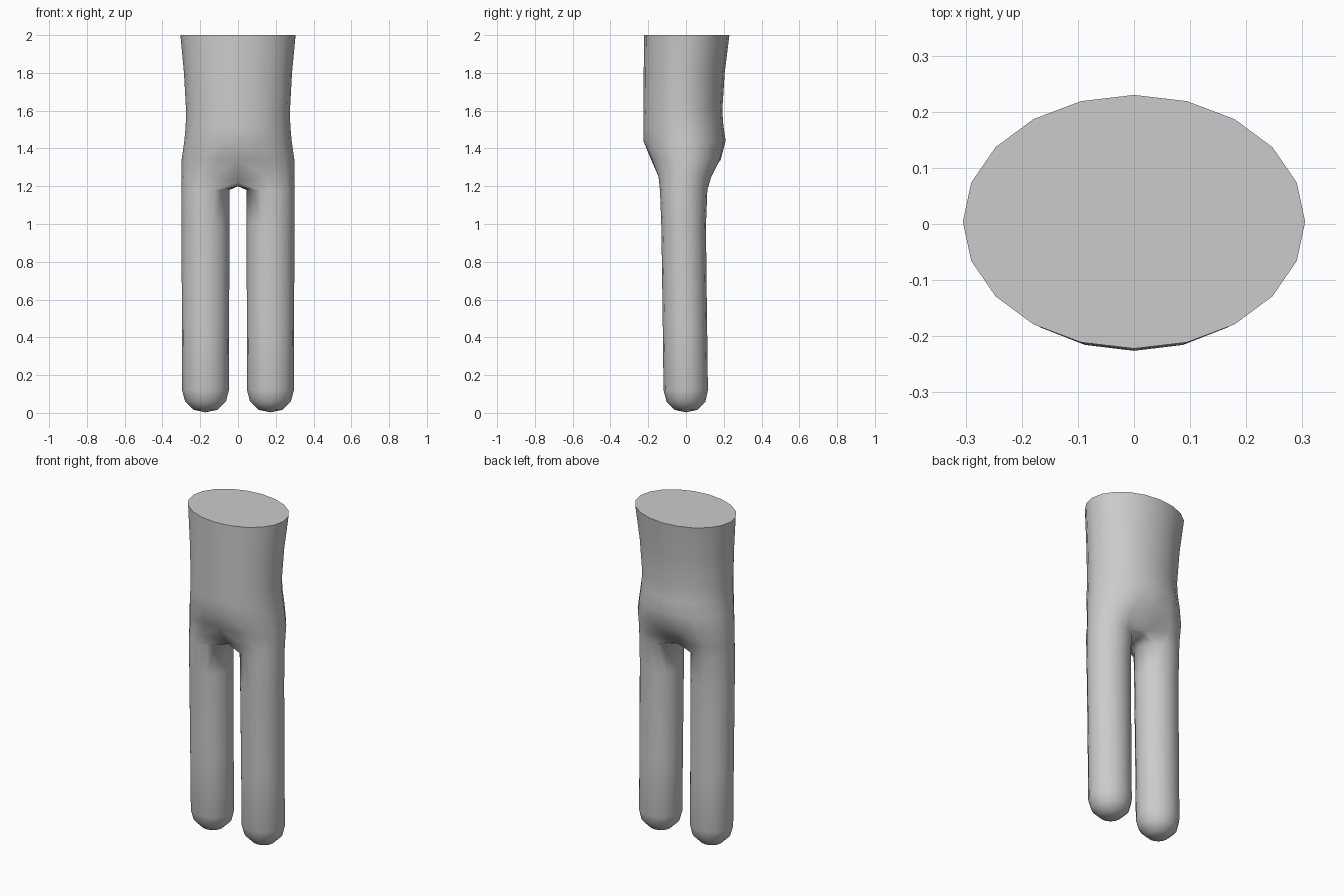
import bpy, bmesh
from math import sin, cos, pi

if "Cube" in bpy.data.objects:
    bpy.data.objects.remove(bpy.data.objects["Cube"])

OUT, N = 11, 16          # outer columns of a half body, sides of a leg
LEG_X, LEG_R = 0.172, 0.127


def leg_point(i, rx, y0, y1):
    a = -0.625 * pi + i * 2 * pi / N
    return LEG_X + rx * cos(a), (y0 + y1) / 2 + (y1 - y0) / 2 * sin(a)


def torso_point(i, rx, y0, y1):
    a = -pi / 2 + i * pi / (OUT - 1)
    return rx * cos(a), (y0 + y1) / 2 + (y1 - y0) / 2 * sin(a)


bm = bmesh.new()


def bridge(a, b, count, closed):
    for i in range(count if closed else count - 1):
        j = (i + 1) % count
        bm.faces.new((a[i], b[i], b[j], a[j]))


# torso half rings: z, half width, front y, back y
torso = [(2.0, .305, -.222, .23), (1.8, .286, -.224, .205), (1.6, .275, -.226, .192),
         (1.52, .277, -.226, .198), (1.44, .284, -.226, .21)]
rings = [[bm.verts.new((*torso_point(i, rx, y0, y1), z)) for i in range(OUT)]
         for z, rx, y0, y1 in torso]

# hip rings blend from torso oval to leg circle
for z, w, ty, ly, dip in [(1.34, .2, (-.19, .19), (-.175, .17), 0),
                          (1.25, .65, (-.15, .145), (-.147, .132), .03)]:
    ring = []
    for i in range(OUT):
        tx, tyy = torso_point(i, .298, *ty)
        lx, lyy = leg_point(i, LEG_R, *ly)
        x, y, zz = tx + (lx - tx) * w, tyy + (lyy - tyy) * w, z
        if i in (0, OUT - 1):
            x, zz = 0, z - dip
            y *= 1 - dip * 8
        ring.append(bm.verts.new((x, y, zz)))
    rings.append(ring)
for a, b in zip(rings, rings[1:]):
    bridge(a, b, OUT, False)
bm.faces.new(rings[0])

# crotch strip along the centre line
yb, yf = rings[-1][-1].co.y, rings[-1][0].co.y
crotch = [bm.verts.new((0, yb + (yf - yb) * k / 6, 1.2)) for k in range(1, 6)]
prev = rings[-1] + crotch

# leg with rounded end: z, half width, front y, back y
leg = [(1.18, LEG_R, -.138, .113), (1.0, LEG_R, -.131, .106), (.75, .126, -.127, .108),
       (.45, .125, -.123, .112), (.12, .124, -.119, .116),
       (.06, .108, -.103, .103), (.016, .063, -.06, .06)]
for z, rx, y0, y1 in leg:
    ring = [bm.verts.new((*leg_point(i, rx, y0, y1), z)) for i in range(N)]
    bridge(prev, ring, N, True)
    prev = ring
tip = bm.verts.new((LEG_X, 0, 0.003))
for i in range(N):
    bm.faces.new((prev[i], tip, prev[(i + 1) % N]))

bmesh.ops.recalc_face_normals(bm, faces=bm.faces)
if rings[0][0].link_faces and max(bm.faces, key=lambda f: f.calc_center_median().z).normal.z < 0:
    bmesh.ops.reverse_faces(bm, faces=bm.faces)

mesh = bpy.data.meshes.new("lower_body")
bm.to_mesh(mesh)
bm.free()
body = bpy.data.objects.new("lower_body", mesh)
bpy.context.collection.objects.link(body)

# mirror into the other leg
mirror = body.modifiers.new("mirror", 'MIRROR')
mirror.use_clip = True
bpy.context.view_layer.objects.active = body
body.select_set(True)
bpy.ops.object.modifier_apply(modifier="mirror")
bpy.ops.object.shade_smooth_by_angle(angle=1.2)
